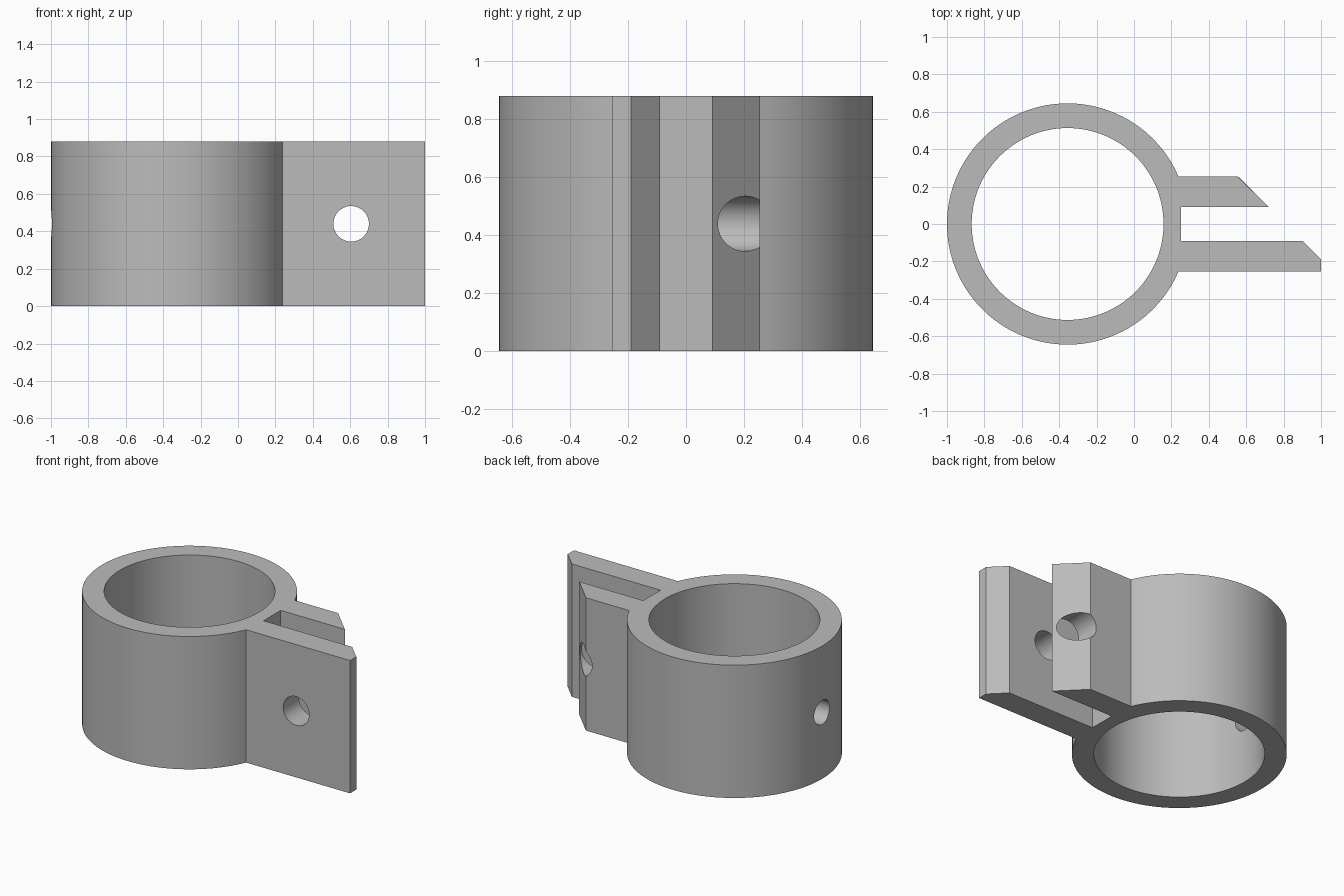
import bpy, bmesh, math
from mathutils import Matrix

cube = bpy.data.objects.get("Cube")
if cube:
    bpy.data.objects.remove(cube, do_unlink=True)

HEIGHT = 0.88
CENTRE_X = -0.355
OUTER_R, BORE_R = 0.645, 0.513
TAB_Y, SLOT_Y = 0.255, 0.09

grey = bpy.data.materials.new("plain_grey")
grey.use_nodes = True
grey.diffuse_color = (0.5, 0.5, 0.5, 1)
grey.node_tree.nodes["Principled BSDF"].inputs["Base Color"].default_value = (0.5, 0.5, 0.5, 1)


def make_object(name, bm):
    bmesh.ops.recalc_face_normals(bm, faces=bm.faces)
    mesh = bpy.data.meshes.new(name)
    bm.to_mesh(mesh)
    bm.free()
    mesh.materials.append(grey)
    obj = bpy.data.objects.new(name, mesh)
    bpy.context.collection.objects.link(obj)
    return obj


def cylinder(name, radius, depth, location, axis, segments=64):
    bm = bmesh.new()
    turn = {"X": Matrix.Rotation(math.pi / 2, 4, "Y"),
            "Y": Matrix.Rotation(math.pi / 2, 4, "X"),
            "Z": Matrix.Identity(4)}[axis]
    bmesh.ops.create_cone(bm, cap_ends=True, segments=segments, radius1=radius,
                          radius2=radius, depth=depth,
                          matrix=Matrix.Translation(location) @ turn)
    return make_object(name, bm)


# Clamp outline: round collar, then two bevelled tabs with a slot between
start = math.asin(TAB_Y / OUTER_R)
steps = 96
outline = []
for i in range(steps + 1):
    a = start + (2 * math.pi - 2 * start) * i / steps
    outline.append((CENTRE_X + OUTER_R * math.cos(a), OUTER_R * math.sin(a)))
outline += [(1, -TAB_Y), (1, -0.19), (0.9, -SLOT_Y), (0.25, -SLOT_Y),
            (0.25, SLOT_Y), (0.72, SLOT_Y), (0.555, TAB_Y)]

bm = bmesh.new()
base = bm.faces.new([bm.verts.new((x, y, 0)) for x, y in outline])
raised = bmesh.ops.extrude_face_region(bm, geom=[base], use_keep_orig=True)
top = [v for v in raised["geom"] if isinstance(v, bmesh.types.BMVert)]
bmesh.ops.translate(bm, verts=top, vec=(0, 0, HEIGHT))
clamp = make_object("pipe_clamp", bm)

# Main bore, bolt hole through the tabs, small hole in the collar wall
mid = HEIGHT / 2
cutters = [
    cylinder("bore_cutter", BORE_R, 2, (CENTRE_X, 0, mid), "Z", 112),
    cylinder("bolt_hole_cutter", 0.095, 1, (0.605, 0, mid), "Y"),
    cylinder("collar_hole_cutter", 0.08, 0.4, (-0.95, 0, mid), "X"),
]
bpy.ops.object.select_all(action="DESELECT")
bpy.context.view_layer.objects.active = clamp
clamp.select_set(True)
for cutter in cutters:
    cutter.hide_render = True
    cut = clamp.modifiers.new(cutter.name, "BOOLEAN")
    cut.operation = "DIFFERENCE"
    cut.solver = "EXACT"
    cut.object = cutter
    bpy.ops.object.modifier_apply(modifier=cut.name)
    bpy.data.objects.remove(cutter, do_unlink=True)

bpy.ops.object.shade_smooth_by_angle(angle=math.radians(30))
